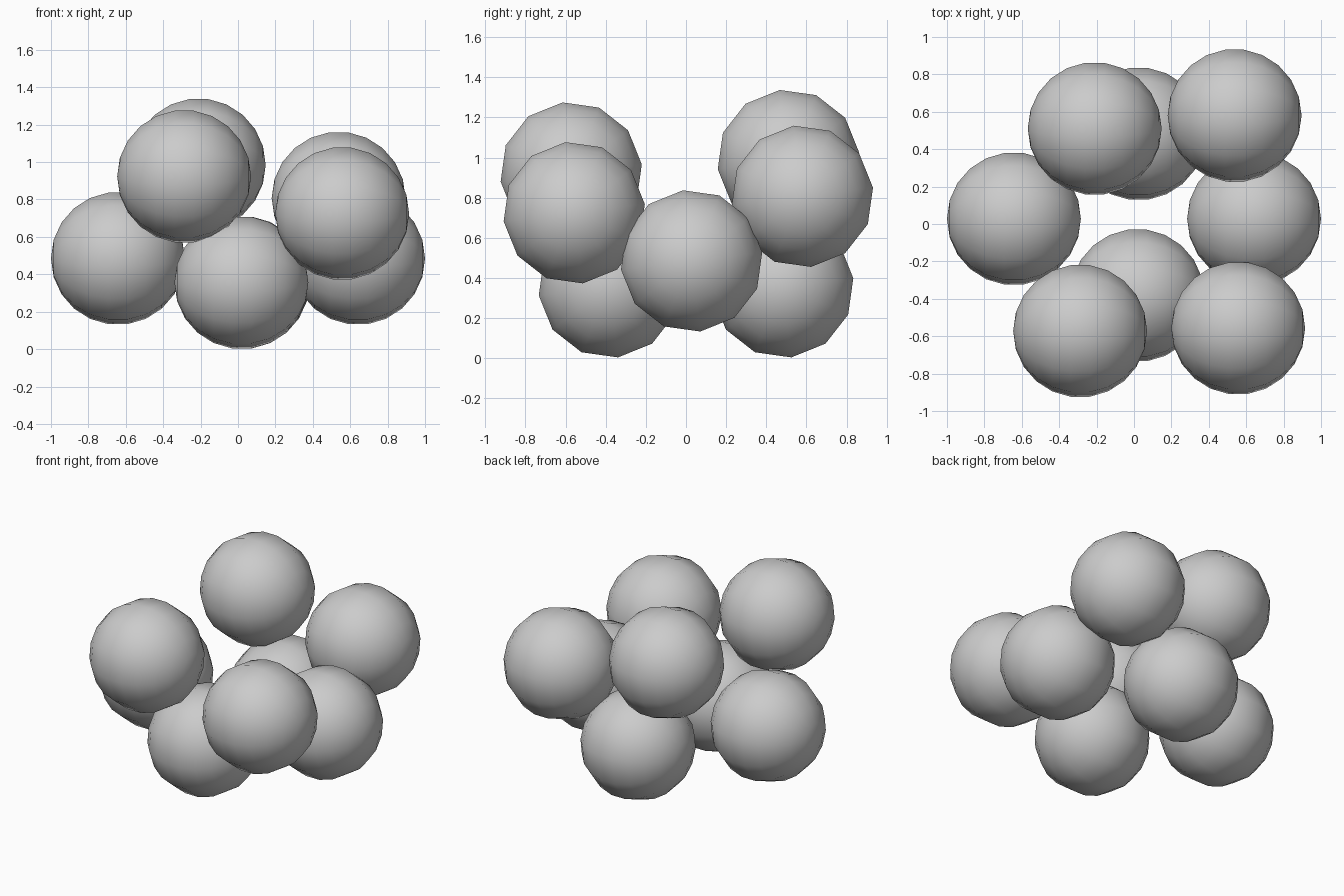
import bpy, bmesh
from math import radians
from mathutils import Matrix

if "Cube" in bpy.data.objects:
    bpy.data.objects.remove(bpy.data.objects["Cube"])

R = 0.358

# one low-poly ball, poles along x, rolled slightly
mesh = bpy.data.meshes.new("ball")
bm = bmesh.new()
bmesh.ops.create_uvsphere(bm, u_segments=12, v_segments=11, radius=R)
bm.transform(Matrix.Rotation(radians(7), 4, 'X') @ Matrix.Rotation(radians(90), 4, 'Y'))
for f in bm.faces:
    f.smooth = True
bm.to_mesh(mesh)
bm.free()

# ball centres in the cluster
balls = {
    "left_ball": (-0.642, 0.028, 0.485),
    "right_ball": (0.642, 0.028, 0.485),
    "lower_front_ball": (0.018, -0.382, 0.356),
    "lower_back_ball": (0.025, 0.482, 0.356),
    "upper_front_left_ball": (-0.288, -0.572, 0.923),
    "upper_back_left_ball": (-0.21, 0.51, 0.985),
    "upper_front_right_ball": (0.557, -0.557, 0.725),
    "upper_back_right_ball": (0.538, 0.58, 0.807),
}
for name, loc in balls.items():
    ob = bpy.data.objects.new(name, mesh.copy())
    ob.location = loc
    bpy.context.collection.objects.link(ob)
